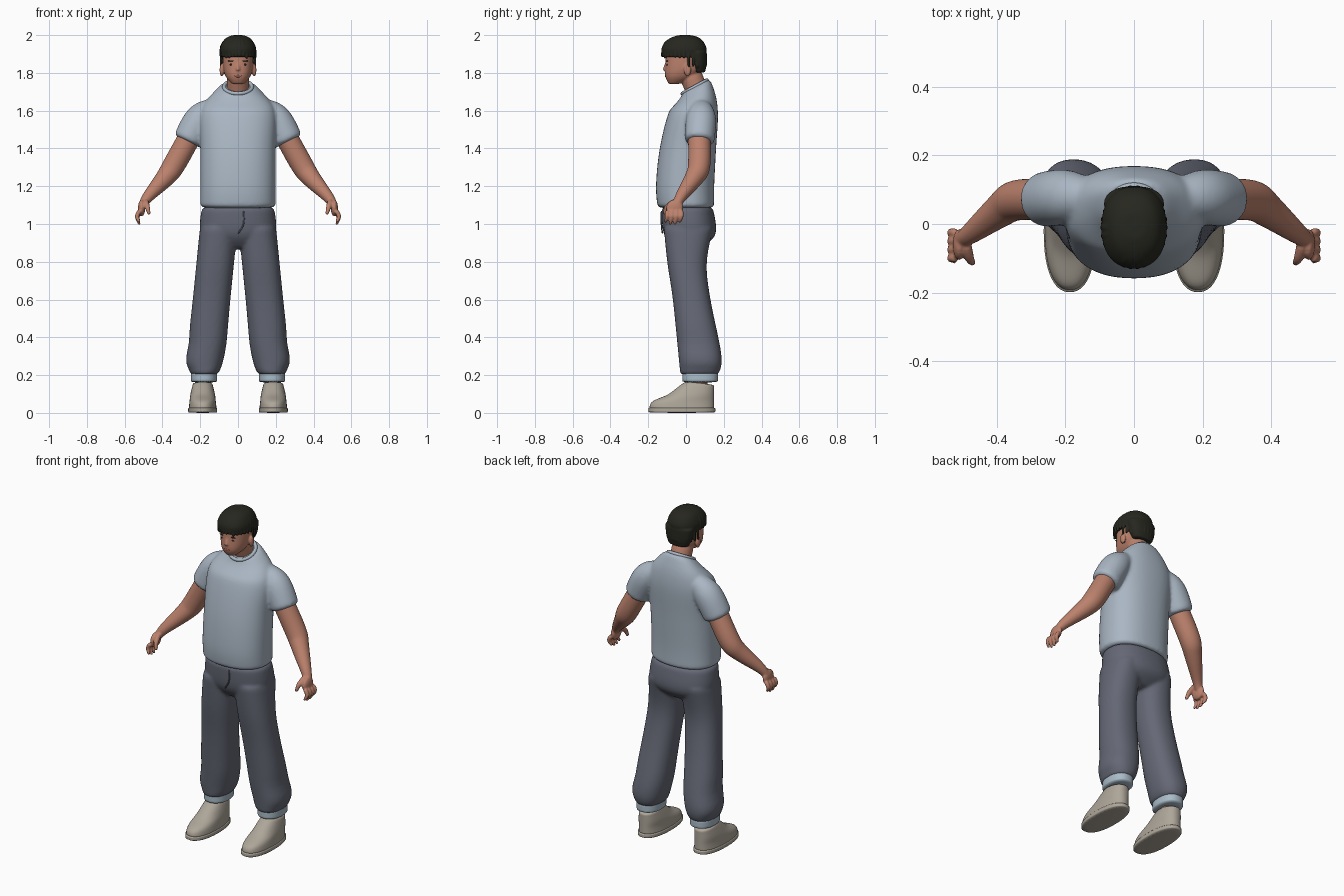
import bpy, bmesh, math, random
from mathutils import Vector, Matrix

random.seed(4)
cube = bpy.data.objects.get("Cube")
if cube:
    bpy.data.objects.remove(cube, do_unlink=True)


def material(name, *rgb):
    mat = bpy.data.materials.new(name)
    mat.use_nodes = True
    mat.diffuse_color = (*rgb, 1)
    shader = mat.node_tree.nodes["Principled BSDF"]
    shader.inputs["Base Color"].default_value = (*rgb, 1)
    shader.inputs["Roughness"].default_value = .8
    return mat


shirt_cloth = material("pale blue cotton", .4, .47, .55)
trouser_cloth = material("slate grey cloth", .13, .14, .18)
cuff_cloth = material("light blue cuff", .4, .5, .58)
skin = material("warm skin", .5, .22, .15)
lip = material("lip", .36, .12, .09)
dark_hair = material("dark hair", .02, .02, .014)
canvas = material("beige canvas", .42, .38, .32)
dark_eye = material("dark eye", .03, .02, .02)


def spline(rows, steps=4):
    """Pass a smooth curve through a few key rows."""
    keys = [Vector(row) for row in rows]
    last = len(keys) - 1
    curve = []
    for i in range(last):
        a, b = keys[i], keys[i + 1]
        leave = (b - keys[max(i - 1, 0)]) / 2
        arrive = (keys[min(i + 2, last)] - a) / 2
        for k in range(steps):
            t = k / steps
            curve.append(a + leave * t + ((b - a) * 3 - leave * 2 - arrive) * t ** 2
                         + ((a - b) * 2 + leave + arrive) * t ** 3)
    return curve + [keys[last]]


def bridge(bm, rings):
    """Join successive rings of points and cap both ends."""
    loops = [[bm.verts.new(point) for point in ring] for ring in rings]
    for low, high in zip(loops, loops[1:]):
        for i in range(len(low)):
            bm.faces.new((low[i - 1], low[i], high[i], high[i - 1]))
    bm.faces.new(loops[0])
    bm.faces.new(loops[-1])


def rounded(value, power):
    return math.copysign(abs(value) ** (2 / power), value)


def loft(bm, rows, centre=lambda z: 0, power=2.3, sides=32):
    """Stack level ovals given as height, half width, front and back."""
    rings = []
    for z, half, front, back in spline(rows):
        ring = []
        for i in range(sides):
            angle = math.tau * i / sides
            across = rounded(math.cos(angle), power)
            along = rounded(math.sin(angle), power)
            ring.append((centre(z) + half * across,
                         (front + back) / 2 + along * (back - front) / 2, z))
        rings.append(ring)
    bridge(bm, rings)


def tube(bm, path, side=1, sides=16):
    """Sweep a circle along points given as x, y, z and radius."""
    curve = spline(path)
    points = [Vector((side * p[0], p[1], p[2])) for p in curve]
    level = (points[-1] - points[0]).cross(Vector((0, 0, 1)))
    rings = []
    for k, point in enumerate(points):
        heading = (points[min(k + 1, len(points) - 1)] - points[max(k - 1, 0)]).normalized()
        u = (level - heading * level.dot(heading)).normalized()
        v = heading.cross(u)
        angles = [math.tau * i / sides for i in range(sides)]
        rings.append([point + (u * math.cos(a) + v * math.sin(a)) * curve[k][3] for a in angles])
    bridge(bm, rings)


def ball(bm, centre, size):
    place = Matrix.Translation(centre) @ Matrix.Diagonal((*size, 1))
    bmesh.ops.create_uvsphere(bm, u_segments=16, v_segments=10, radius=1, matrix=place)


def finish(name, bm, mat, voxel=0, softness=0):
    """Make a smooth object, fusing overlapping pieces when a voxel size is given."""
    bmesh.ops.recalc_face_normals(bm, faces=bm.faces)
    mesh = bpy.data.meshes.new(name)
    bm.to_mesh(mesh)
    bm.free()
    mesh.materials.append(mat)
    mesh.shade_smooth()
    obj = bpy.data.objects.new(name, mesh)
    bpy.context.collection.objects.link(obj)
    subdivide = obj.modifiers.new("round", 'SUBSURF')
    subdivide.levels = subdivide.render_levels = 1
    if voxel:
        fuse = obj.modifiers.new("fuse", 'REMESH')
        fuse.mode = 'VOXEL'
        fuse.voxel_size = voxel
        fuse.use_smooth_shade = True
        soften = obj.modifiers.new("soften", 'SMOOTH')
        soften.iterations = softness


# T-shirt: the body slopes up towards the nape, sleeves fuse into it
bm = bmesh.new()
loft(bm, [(1.08, .2, -.15, .15), (1.2, .2, -.16, .15), (1.4, .2, -.14, .16),
          (1.6, .2, -.09, .17), (1.7, .12, -.03, .14), (1.73, .08, -.02, .12)])
for v in bm.verts:
    v.co.z += max(v.co.z - 1.6, 0) * 4 * (v.co.y - .05)
for side in (1, -1):
    tube(bm, [(.12, .08, 1.62, .05), (.2, .08, 1.56, .08), (.27, .07, 1.43, .08)], side, 32)
finish("t_shirt", bm, shirt_cloth, .009, 6)

# Ribbed collar
bpy.ops.mesh.primitive_torus_add(major_segments=40, major_radius=.074, minor_radius=.01,
                                 location=(0, .046, 1.726), rotation=(.5, 0, 0))
collar = bpy.context.object
collar.name = "collar"
collar.data.materials.append(shirt_cloth)
bpy.ops.object.shade_smooth()

# Trousers: hips and two baggy legs leaning outwards, gathered above the ankle
bm = bmesh.new()
loft(bm, [(.87, .1, -.06, .08), (.95, .2, -.12, .16), (1.1, .19, -.13, .14)])
for side in (1, -1):
    loft(bm, [(.2, .07, -.03, .17), (.3, .1, -.04, .19), (.6, .1, -.07, .13),
              (.8, .1, -.1, .11), (1, .1, -.12, .15)], lambda z: side * (.2 - z / 10))
for v in bm.verts:
    if .22 < v.co.z < .4:
        v.co.x *= 1 + .03 * math.sin(v.co.z * 150)
finish("trousers", bm, trouser_cloth, .009, 5)

# Fly seam
bm = bmesh.new()
tube(bm, [(.03, -.13, 1.07, .004), (.03, -.13, 1, .004), (0, -.125, .95, .004)])
finish("fly_seam", bm, trouser_cloth)

for side, label in ((1, "left"), (-1, "right")):
    # Turned-up cuff and ankle
    bm = bmesh.new()
    loft(bm, [(.16, .07, -.02, .17), (.22, .07, -.02, .17)], lambda z: side * .18)
    finish(label + "_cuff", bm, cuff_cloth)
    bm = bmesh.new()
    tube(bm, [(.18, .08, .1, .04), (.18, .07, .2, .04)], side)
    finish(label + "_ankle", bm, skin)

    # Slip-on shoe: a flat sole and an upper that dips at the heel
    bm = bmesh.new()
    loft(bm, [(0, .077, -.2, .156), (.03, .077, -.2, .156)], lambda z: side * .187)
    loft(bm, [(.02, .074, -.195, .15), (.06, .07, -.18, .15), (.1, .065, -.09, .15),
              (.16, .05, 0, .15)], lambda z: side * .187)
    for v in bm.verts:
        v.co.z -= max(v.co.z - .1, 0) * 2 * (v.co.y - .07)
    finish(label + "_shoe", bm, canvas)

    # Arm, palm, four curled fingers and a thumb
    bm = bmesh.new()
    tube(bm, [(.24, .07, 1.49, .06), (.34, .07, 1.31, .06), (.39, .04, 1.24, .05),
              (.48, -.03, 1.14, .03), (.51, -.05, 1.09, .02)], side, 24)
    ball(bm, (side * .51, -.06, 1.085), (.02, .047, .045))
    for k in range(4):
        y = -.1 + k * .025
        reach = .06 - .012 * abs(k - 1.5)
        tube(bm, [(.52, y, 1.07, .012), (.535, y, 1.04, .012),
                  (.52, y - .01, 1.05 - reach, .007)], side)
    tube(bm, [(.49, -.06, 1.12, .016), (.48, -.1, 1.09, .014), (.47, -.115, 1.05, .008)], side)
    finish(label + "_arm", bm, skin, .005, 3)

# Head with neck, nose and ears
bm = bmesh.new()
loft(bm, [(1.74, .03, -.09, -.04), (1.78, .065, -.11, .05), (1.84, .08, -.11, .1),
          (1.93, .075, -.1, .09), (1.97, .04, -.06, .06)])
tube(bm, [(0, .08, 1.65, .06), (0, .02, 1.8, .06)], sides=24)
tube(bm, [(0, -.1, 1.86, .008), (0, -.113, 1.81, .013)])
for side in (1, -1):
    ball(bm, (side * .086, .008, 1.815), (.012, .02, .034))
finish("head", bm, skin, .005, 4)

# Mouth, eyes and eyebrows
bm = bmesh.new()
ball(bm, (0, -.106, 1.783), (.02, .006, .007))
finish("lips", bm, lip)
eyes, brows = bmesh.new(), bmesh.new()
for side in (1, -1):
    ball(eyes, (side * .033, -.1, 1.844), (.013, .004, .005))
    ball(brows, (side * .034, -.1, 1.863), (.02, .006, .004))
finish("eyes", eyes, dark_eye)
finish("eyebrows", brows, dark_hair)

# Hair: a bowl, a lower back and combed locks running out from the crown
bm = bmesh.new()
loft(bm, [(1.88, .09, -.12, .1), (1.93, .095, -.13, .11), (1.98, .07, -.09, .08), (2, .03, -.04, .03)])
loft(bm, [(1.8, .06, .04, .1), (1.85, .08, .02, .11), (1.92, .09, 0, .11)])
locks = 30
for k in range(locks):
    angle = math.tau * k / locks
    tip = (1.87 if math.sin(angle) < .2 else 1.82) + random.uniform(-.006, .008)
    path = []
    for step in range(5):
        bend = .4 + .29 * step
        spread = math.sin(bend)
        path.append((.094 * spread * math.cos(angle), .118 * spread * math.sin(angle) - .01,
                     tip + (1.99 - tip) * math.cos(bend) ** .6, .012 - step / 800))
    tube(bm, path, sides=8)
finish("hair", bm, dark_hair, .005, 2)
